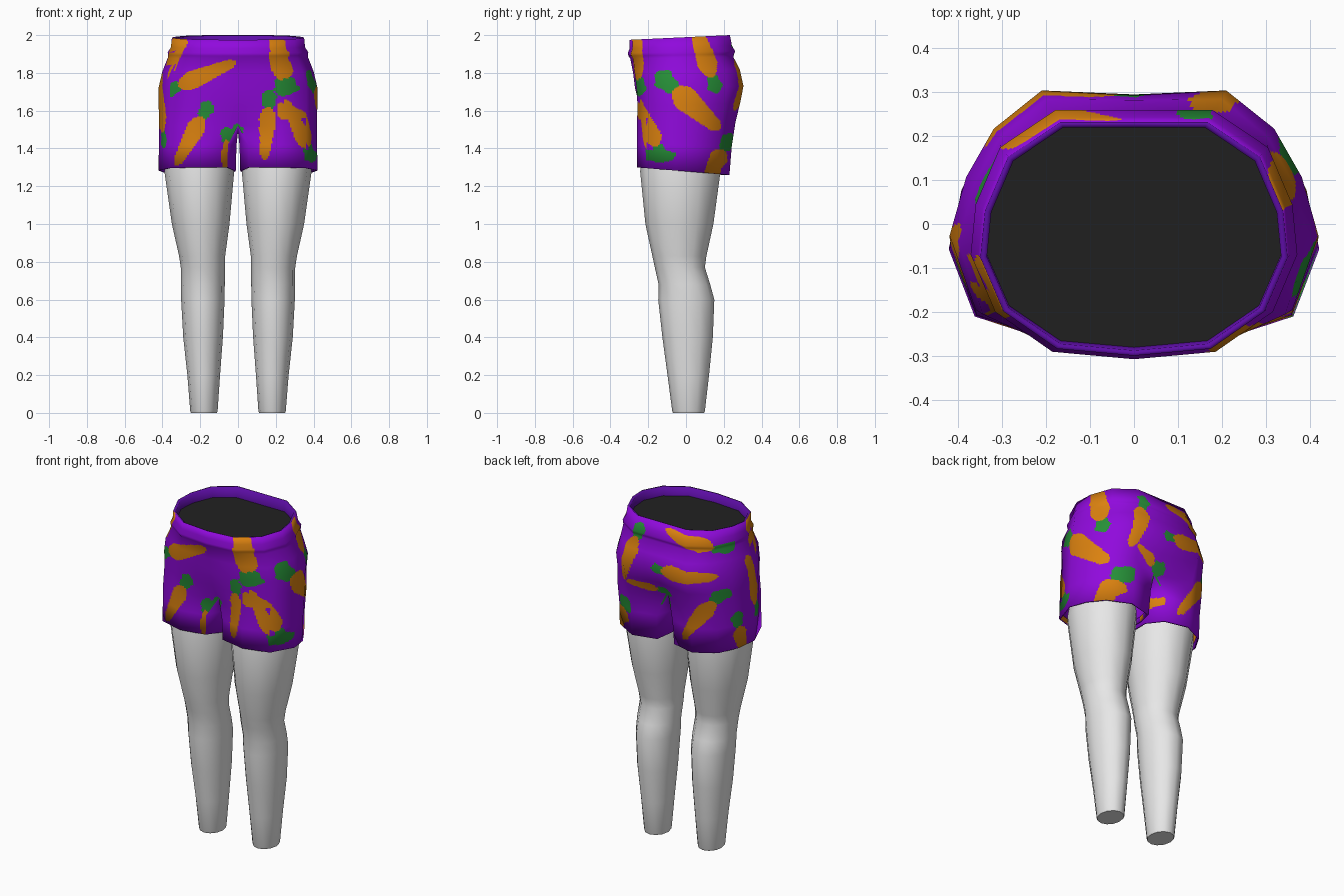
import bpy, bmesh, math
from mathutils import Vector
from mathutils.bvhtree import BVHTree
from mathutils.interpolate import poly_3d_calc

if "Cube" in bpy.data.objects:
    bpy.data.objects.remove(bpy.data.objects["Cube"])


def material(name, rgb):
    m = bpy.data.materials.new(name)
    m.diffuse_color = (*rgb, 1)
    m.use_nodes = True
    m.node_tree.nodes["Principled BSDF"].inputs["Base Color"].default_value = m.diffuse_color
    return m


purple = material("purple cloth", (0.28, 0.003, 0.72))
orange = material("carrot orange", (0.71, 0.222, 0.005))
green = material("leaf green", (0.02, 0.28, 0.04))
shade = material("dark purple lining", (0.11, 0.004, 0.38))
white = material("pale leg", (0.8, 0.8, 0.8))
dark = material("dark inside", (0.015, 0.015, 0.015))


def make_object(name, bm, mats):
    me = bpy.data.meshes.new(name)
    bm.to_mesh(me)
    bm.free()
    for m in mats:
        me.materials.append(m)
    ob = bpy.data.objects.new(name, me)
    bpy.context.collection.objects.link(ob)
    return ob


# Half outlines from front centre round the side to back centre (x share, depth share)
WAIST = [(0, 0), (.5, .03), (.85, .19), (1, .42), (.97, .62), (.82, .85), (.48, 1), (0, 1)]
HIP = [(0, 0), (.5, .015), (.86, .13), (1, .42), (.91, .65), (.76, .84), (.5, .99), (0, 1)]
CUFF = [(0, 0), (.5, .01), (.86, .11), (1, .42), (.94, .65), (.79, .86), (.48, 1), (0, 1)]


def half_ring(outline, zf, zb, w, yf, yb, cf=0, cb=0):
    pts = [Vector((w * fx, yf + (yb - yf) * t, zf + (zb - zf) * t)) for fx, t in outline]
    pts[0].y += cf
    pts[-1].y -= cb
    return pts


def cuff_ring(zf, zb, w, yf, yb, gap, k=1.0):
    pts = half_ring(CUFF, zf, zb, w, yf, yb)
    pts[0] = Vector((gap + .045, yf + .035, zf))
    pts[-1] = Vector((gap + .045, yb - .035, zb))
    zm = (zf + zb) / 2
    pts += [Vector((gap, .08, zm)), Vector((gap, -.1, zm))]
    return [Vector((.21 + (p.x - .21) * k, -.015 + (p.y + .015) * k, p.z)) for p in pts]


# Waist and hip sections, from inside the waistband down to the crotch
body = [half_ring(*r) for r in (
    (WAIST, 1.92, 1.93, .335, -.28, .22),
    (WAIST, 1.97, 1.995, .335, -.288, .22),
    (WAIST, 1.975, 2.0, .35, -.30, .232),
    (WAIST, 1.93, 1.945, .355, -.298, .243),
    (WAIST, 1.905, 1.915, .372, -.308, .26),
    (WAIST, 1.89, 1.90, .370, -.305, .255),
    (WAIST, 1.875, 1.885, .372, -.295, .25),
    (HIP, 1.80, 1.82, .40, -.28, .29, 0, .008),
    (HIP, 1.72, 1.73, .42, -.27, .31, 0, .015),
    (HIP, 1.62, 1.64, .42, -.265, .292, .02, .04),
    (CUFF, 1.52, 1.54, .418, -.265, .262, .08, .09))]
# Shorts legs, closed by the inner thigh; last two rings form the turned hem
crotch = body[-1] + [Vector((0, .08, 1.49)), Vector((0, -.1, 1.49))]
cuffs = [crotch,
         cuff_ring(1.42, 1.41, .418, -.265, .242, .008),
         cuff_ring(1.30, 1.26, .422, -.265, .23, .012),
         cuff_ring(1.30, 1.26, .422, -.265, .23, .012, .965),
         cuff_ring(1.33, 1.29, .417, -.262, .228, .014, .965)]


def strips(bm, rings, sign, closed):
    rows = [[bm.verts.new((p.x * sign, p.y, p.z)) for p in r] for r in rings]
    n = len(rings[0])
    for a, b in zip(rows, rows[1:]):
        for i in range(n if closed else n - 1):
            j = (i + 1) % n
            q = [a[i], b[i], b[j], a[j]]
            bm.faces.new(q if sign > 0 else q[::-1])


bm = bmesh.new()
for s in (1, -1):
    strips(bm, body, s, False)
    strips(bm, cuffs, s, True)
bmesh.ops.remove_doubles(bm, verts=bm.verts, dist=.0005)
bm.normal_update()

# Keep the broad smooth shading of the coarse shape for the fine one
bm.faces.ensure_lookup_table()
tree = BVHTree.FromBMesh(bm)
cage = [([v.co.copy() for v in f.verts], [v.normal.copy() for v in f.verts]) for f in bm.faces]
bmesh.ops.subdivide_edges(bm, edges=bm.edges[:], cuts=17, use_grid_fill=True)


def soft_normal(p):
    co, no = cage[tree.find_nearest(p)[2]]
    n = Vector()
    for w, v in zip(poly_3d_calc(co, p), no):
        n += w * v
    return n.normalized()


# Carrot print: side, head (across, up), tip (across, up), half width, leaf size
CARROTS = [
    ("front", -.295, 1.74, -.01, 1.86, .055, 1), ("front", .225, 1.79, .19, 2.15, .056, 1),
    ("front", -.20, 1.55, -.33, 1.31, .055, 1), ("front", .16, 1.60, .14, 1.34, .052, 1),
    ("front", .36, 1.42, .25, 1.66, .047, .9), ("front", -.06, 1.42, -.055, 1.08, .033, .85),
    ("front", .005, 1.44, .03, 1.24, .028, .8), ("front", -.295, 2.01, -.38, 1.76, .045, 1),
    ("right", -.255, 1.79, -.28, 2.15, .04, 1), ("right", -.045, 1.70, .18, 1.50, .075, 1.35),
    ("right", -.16, 1.43, -.255, 1.64, .052, .95), ("right", .13, 1.80, .03, 2.1, .06, 1),
    ("right", .19, 1.38, .10, 1.22, .055, 1),
    ("back", .16, 1.86, .24, 1.60, .055, 1), ("back", .30, 1.38, .34, 1.22, .05, .8),
    ("back", -.285, 1.905, -.03, 1.97, .047, .9), ("back", -.06, 1.74, -.34, 1.74, .054, .8),
    ("back", -.31, 1.57, -.13, 1.32, .05, .9), ("back", .05, 1.58, .21, 1.61, .035, .9),
    ("back", .0, 1.54, .0, 1.60, 0, .8), ("inner", .03, 1.40, .25, 1.38, .04, .8),
    ("left", -.10, 1.51, -.02, 1.81, .066, 1), ("left", .05, 1.39, .02, 1.22, .05, 1),
    ("left", -.20, 2.0, -.14, 1.77, .033, 1)]
SIDES = {"front": (0, 1, -1), "back": (0, 1, 1), "right": (1, 0, 1), "left": (1, 0, -1),
         "inner": (1, 0, 1)}


def print_colour(p, n):
    # Inside and top edge of the waistband
    if p.z > 1.915 and (n.x * p.x + n.y * p.y < 0 or n.z > .8):
        return 3
    for side, hu, hz, tu, tz, r, leaf in CARROTS:
        across, facing, sign = SIDES[side]
        if n[facing] * sign < .35:
            continue
        if side == "inner":
            if not -.1 < p.x < 0:
                continue
        elif facing == 0 and p.x * sign < .15:
            continue
        du, dz = tu - hu, tz - hz
        length = math.hypot(du, dz)
        pu, pz = p[across] - hu, p.z - hz
        along = (pu * du + pz * dz) / length
        off = abs(pu * dz - pz * du) / length
        s = along / length
        # Rounded root tapering to a blunt tip
        if -.08 < s < 1:
            half = r * min(1, math.sqrt((s + .08) / .25)) * (1 - .6 * s)
            if s > .9:
                half *= math.sqrt((1 - s) / .1)
            if off < half:
                return 1
        # Leaves fanning out above the root
        t = -along / (.112 * leaf)
        if .04 < t < 1:
            half = .012 + .026 * math.sin(min(1, t * 1.6) * 1.57) - .004 * math.cos(t * 14)
            if t > .75:
                half *= math.sqrt((1 - t) / .25)
            if off < half * leaf:
                return 2
    return 0


for f in bm.faces:
    f.smooth = True
    f.material_index = print_colour(f.calc_center_median(), f.normal)
bm.verts.index_update()
normals = [soft_normal(v.co) for v in bm.verts]
shorts = make_object("shorts", bm, [purple, orange, green, shade])
shorts.data.normals_split_custom_set_from_vertices(normals)

# Dark panel closing the waist
bm = bmesh.new()
ring = half_ring(WAIST, 1.925, 1.935, .336, -.282, .222)
loop = ring + [Vector((-p.x, p.y, p.z)) for p in ring[-2:0:-1]]
bm.faces.new([bm.verts.new(p) for p in loop])
make_object("waist_inside", bm, [dark])

# Legs: height, inner x, outer x, front y, back y
LEG = [(1.40, .04, .37, -.22, .165), (1.28, .02, .39, -.243, .183), (1.0, .045, .35, -.215, .145),
       (.83, .068, .312, -.178, .108), (.77, .07, .303, -.165, .10), (.68, .07, .303, -.145, .128),
       (.6, .071, .301, -.147, .15), (.4, .08, .29, -.125, .142), (.2, .095, .268, -.098, .122),
       (.01, .108, .253, -.073, .10), (0, .112, .249, -.069, .096)]
for name, s in (("right_leg", 1), ("left_leg", -1)):
    bm = bmesh.new()
    rings = []
    for z, x0, x1, y0, y1 in LEG:
        rings.append([Vector(((x0 + x1) / 2 + (x1 - x0) / 2 * math.cos(i * math.tau / 12),
                              (y0 + y1) / 2 + (y1 - y0) / 2 * math.sin(i * math.tau / 12), z))
                      for i in range(12)])
    strips(bm, rings, s, True)
    bm.verts.ensure_lookup_table()
    foot = bm.verts[-12:]
    bm.faces.new(foot[::-1] if s > 0 else foot)
    leg = make_object(name, bm, [white])
    bpy.context.view_layer.objects.active = leg
    leg.select_set(True)
    bpy.ops.object.shade_smooth_by_angle(angle=math.radians(45))
    leg.select_set(False)
